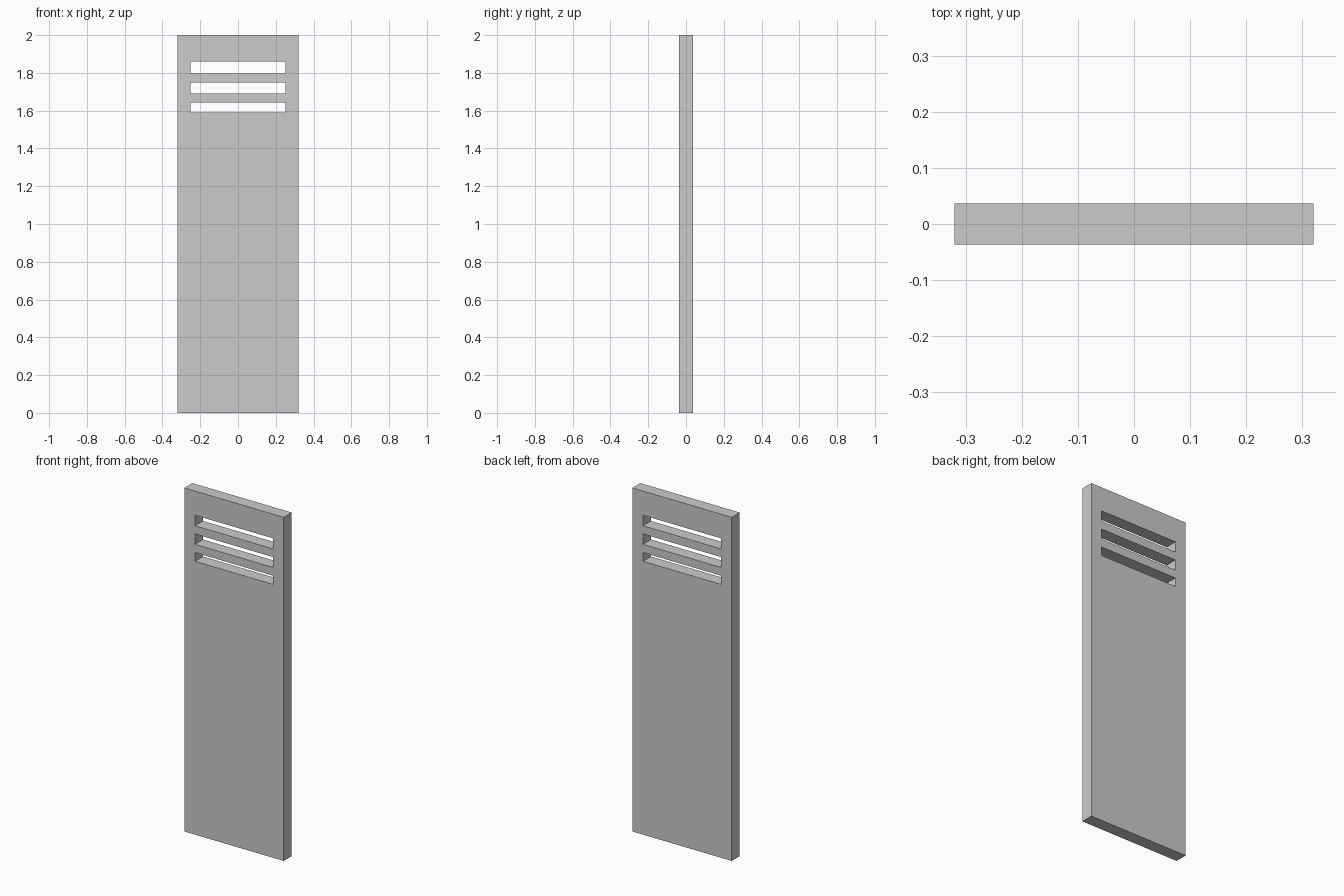
import bpy, bmesh

if "Cube" in bpy.data.objects:
    bpy.data.objects.remove(bpy.data.objects["Cube"])

WIDTH, THICK, HEIGHT = 0.64, 0.073, 2.0
SLOT_HALF = 0.251
SLOTS = [(1.591, 1.642), (1.69, 1.75), (1.798, 1.859)]  # bottom, top

# Front face laid out as a grid, leaving the vent slots open
xs = [-WIDTH / 2, -SLOT_HALF, SLOT_HALF, WIDTH / 2]
zs = [0.0] + [z for slot in SLOTS for z in slot] + [HEIGHT]

bm = bmesh.new()
grid = [[bm.verts.new((x, -THICK / 2, z)) for x in xs] for z in zs]
for r in range(len(zs) - 1):
    for c in range(len(xs) - 1):
        if c == 1 and r % 2 == 1:      # vent slot
            continue
        bm.faces.new((grid[r][c], grid[r][c + 1],
                      grid[r + 1][c + 1], grid[r + 1][c]))

# Give the panel its thickness, keeping the front face
ext = bmesh.ops.extrude_face_region(bm, geom=bm.faces[:], use_keep_orig=True)
back = [g for g in ext["geom"] if isinstance(g, bmesh.types.BMVert)]
bmesh.ops.translate(bm, verts=back, vec=(0, THICK, 0))
bmesh.ops.recalc_face_normals(bm, faces=bm.faces[:])

mesh = bpy.data.meshes.new("vented_door_panel")
bm.to_mesh(mesh)
bm.free()
bpy.context.collection.objects.link(bpy.data.objects.new("vented_door_panel", mesh))
